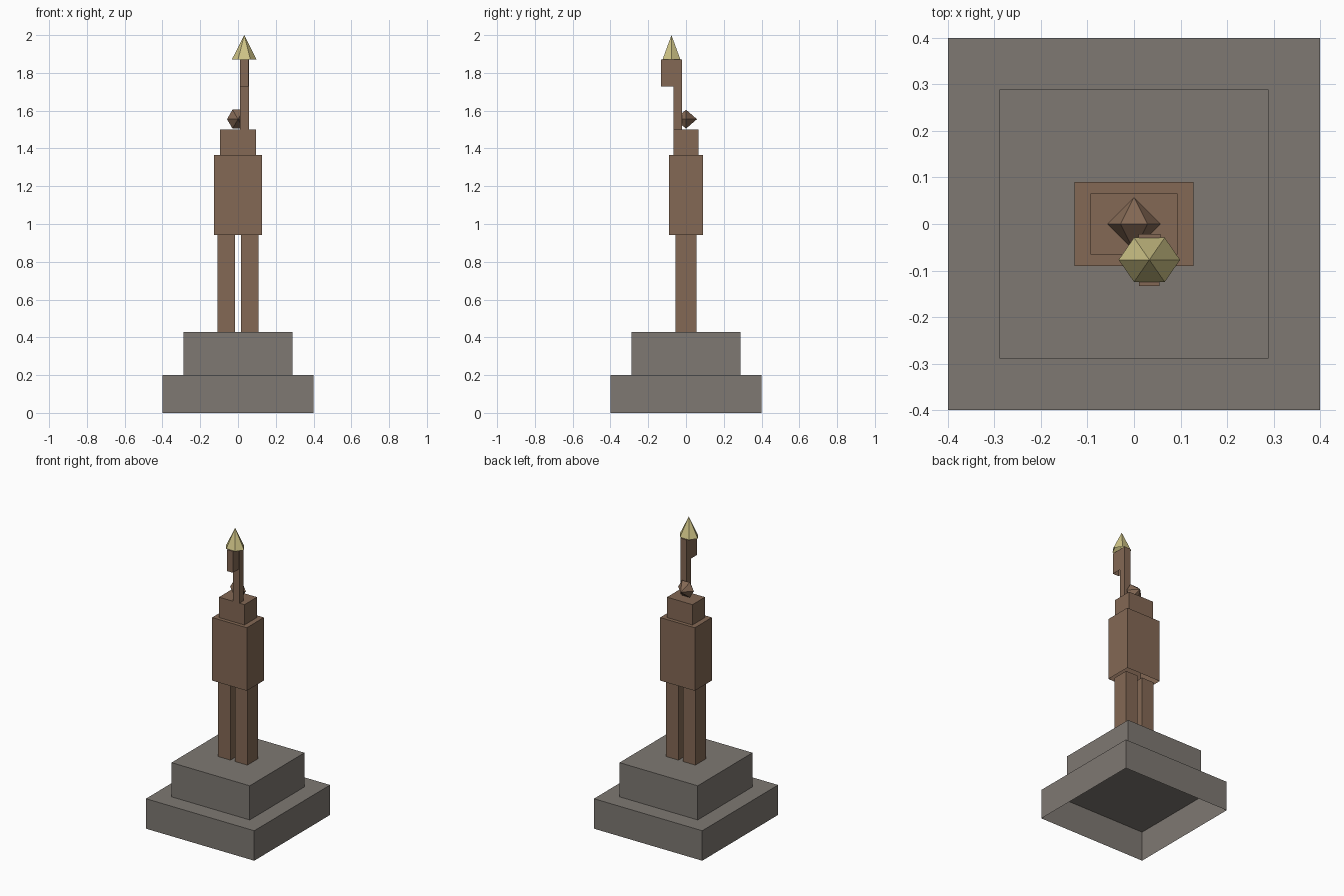
import bpy
import bmesh
import math
from mathutils import Vector

default = bpy.data.objects.get("Cube")
if default:
    bpy.data.objects.remove(default, do_unlink=True)


def material(name, rgb):
    mat = bpy.data.materials.new(name)
    mat.use_nodes = True
    mat.diffuse_color = (*rgb, 1)
    mat.node_tree.nodes["Principled BSDF"].inputs["Base Color"].default_value = (*rgb, 1)
    return mat


STONE = material("grey stone", (0.21, 0.19, 0.17))
BRONZE = material("brown bronze", (0.23, 0.14, 0.09))
GOLD = material("pale gold", (0.62, 0.55, 0.24))


def finish(name, bm, mat, centre):
    mesh = bpy.data.meshes.new(name)
    bm.to_mesh(mesh)
    bm.free()
    mesh.materials.append(mat)
    obj = bpy.data.objects.new(name, mesh)
    obj.location = centre
    bpy.context.collection.objects.link(obj)


def block(name, mat, xs, ys, zs):
    """Hollow block between the given limits, open underneath."""
    bm = bmesh.new()
    bmesh.ops.create_cube(bm, size=1)
    bmesh.ops.scale(bm, verts=bm.verts, vec=[b - a for a, b in (xs, ys, zs)])
    bm.normal_update()
    under = [f for f in bm.faces if f.normal.z < -0.5]
    bmesh.ops.delete(bm, geom=under, context="FACES_ONLY")
    finish(name, bm, mat, [(a + b) / 2 for a, b in (xs, ys, zs)])


def centred_block(name, mat, half_x, half_y, zs):
    block(name, mat, (-half_x, half_x), (-half_y, half_y), zs)


def six_sided(name, mat, centre, across, along, tips):
    """Join a six-cornered ring, spanned by two vectors, to each tip."""
    bm = bmesh.new()
    angles = [i * math.pi / 3 for i in range(6)]
    ring = [bm.verts.new(Vector(across) * math.cos(a) + Vector(along) * math.sin(a))
            for a in angles]
    for tip in tips:
        apex = bm.verts.new(tip)
        for i, corner in enumerate(ring):
            bm.faces.new((ring[i - 1], corner, apex))
    bmesh.ops.recalc_face_normals(bm, faces=bm.faces)
    finish(name, bm, mat, centre)


# Stepped pedestal
centred_block("pedestal_base", STONE, 0.4, 0.4, (0, 0.2))
centred_block("pedestal_step", STONE, 0.289, 0.289, (0.2, 0.428))

# Legs, torso and shoulders
for side, sign in (("left", 1), ("right", -1)):
    block(side + "_leg", BRONZE, sorted((sign * 0.017, sign * 0.108)),
          (-0.055, 0.055), (0.428, 0.943))
centred_block("torso", BRONZE, 0.128, 0.09, (0.943, 1.364))
centred_block("shoulders", BRONZE, 0.094, 0.066, (1.364, 1.5))

# Raised arm and the hand reaching forward
block("raised_arm", BRONZE, (0.01, 0.057), (-0.066, -0.021), (1.5, 1.87))
block("hand", BRONZE, (0.011, 0.055), (-0.133, -0.023), (1.728, 1.871))

# Faceted head, pointed at the front and back
six_sided("head", BRONZE, (0, 0, 1.555), (0.058, 0, 0), (0, 0, 0.058),
          [(0, -0.058, 0), (0, 0.058, 0)])

# Flattened flame, open underneath
six_sided("flame", GOLD, (0.033, -0.077, 1.87), (0.066, 0, 0), (0, 0.055, 0),
          [(0, 0, 0.13)])
